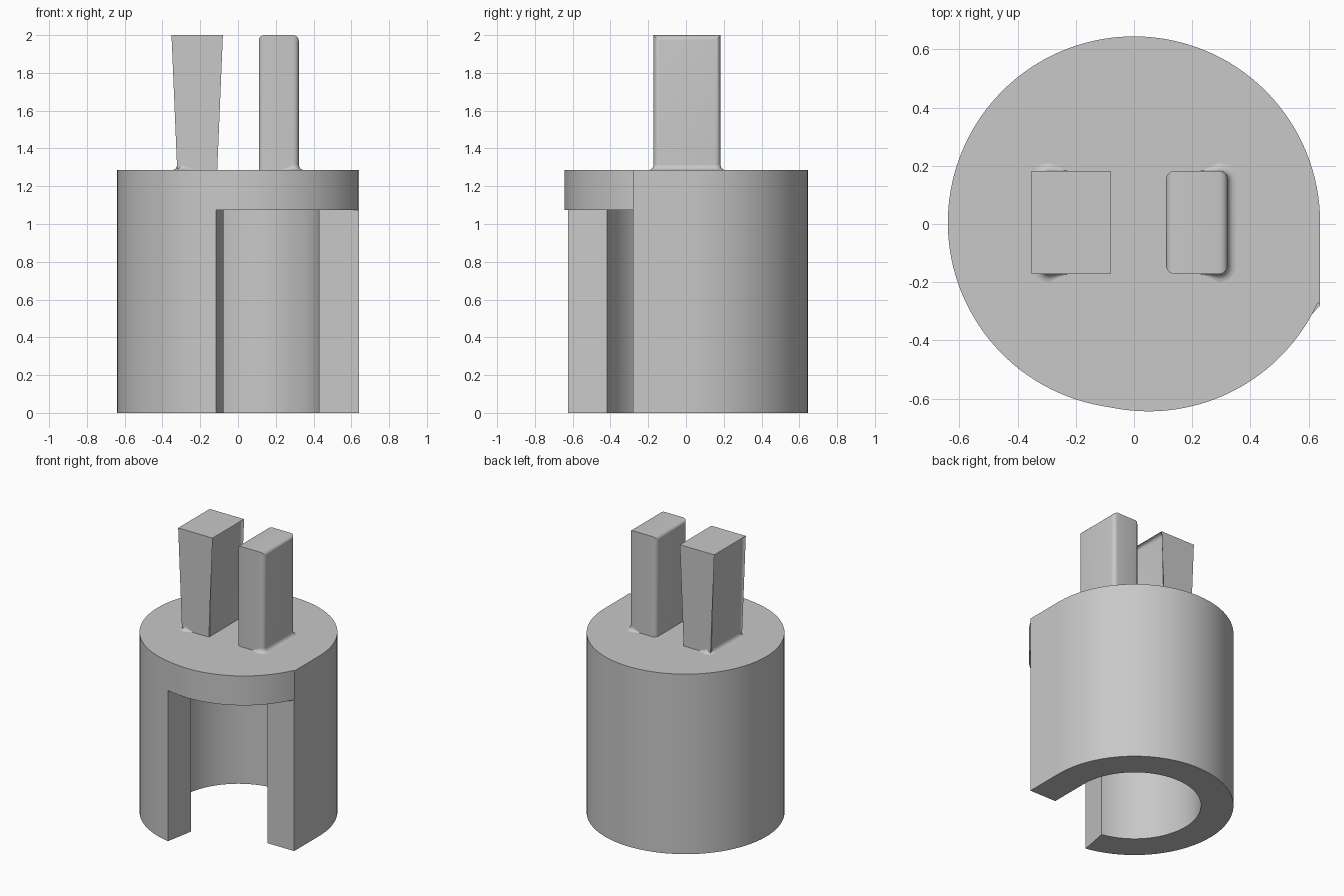
import bpy, bmesh, math
from mathutils import Vector

if "Cube" in bpy.data.objects:
    bpy.data.objects.remove(bpy.data.objects["Cube"])

R, RI, CY = 0.64, 0.43, 0.005      # outer radius, bore radius, axis offset in y
TIP = -0.28                        # end of the straight arm
Z_CEIL, Z_TOP, Z_PRONG = 1.075, 1.285, 2.0
CUT = math.radians(259.6)          # angle of the radial cut face

grey = bpy.data.materials.new("light_grey")
grey.diffuse_color = (0.58, 0.58, 0.58, 1)
grey.use_nodes = True
grey.node_tree.nodes["Principled BSDF"].inputs["Base Color"].default_value = grey.diffuse_color


def arc(r, a0, a1, n, cx=0.0, cy=CY):
    return [Vector((cx + r * math.cos(a0 + (a1 - a0) * i / n),
                    cy + r * math.sin(a0 + (a1 - a0) * i / n), 0)) for i in range(n + 1)]


def finish(name, bm, angle=30):
    bmesh.ops.remove_doubles(bm, verts=bm.verts, dist=1e-5)
    bmesh.ops.recalc_face_normals(bm, faces=bm.faces)
    me = bpy.data.meshes.new(name)
    bm.to_mesh(me)
    bm.free()
    me.materials.append(grey)
    ob = bpy.data.objects.new(name, me)
    bpy.context.collection.objects.link(ob)
    bpy.ops.object.select_all(action='DESELECT')
    ob.select_set(True)
    bpy.context.view_layer.objects.active = ob
    bpy.ops.object.shade_smooth_by_angle(angle=math.radians(angle))
    return ob


def strip(bm, pts, z0, z1):
    for a, b in zip(pts, pts[1:]):
        bm.faces.new([bm.verts.new((p.x, p.y, z)) for p, z in
                      ((a, z0), (b, z0), (b, z1), (a, z1))])


def sheet(bm, pts, z):
    bm.faces.new([bm.verts.new((p.x, p.y, z)) for p in pts])


# Housing: slotted hollow sleeve closed by a cap
outer = [Vector((R, TIP, 0))] + arc(R, 0, CUT, 96)
inner = [Vector((RI, TIP, 0))] + arc(RI, 0, CUT, 96)
front = [outer[-1]] + arc(R, CUT, math.radians(335.5), 32, 0.05, CY - 0.009) + [outer[0]]
bm = bmesh.new()
strip(bm, outer, 0, Z_CEIL)
strip(bm, outer, Z_CEIL, Z_TOP)
strip(bm, inner, 0, Z_CEIL)
strip(bm, [outer[0], inner[0]], 0, Z_CEIL)
strip(bm, [outer[-1], inner[-1]], 0, Z_CEIL)
strip(bm, front, Z_CEIL, Z_TOP)
for i in range(len(outer) - 1):    # bottom rim
    sheet(bm, [outer[i], outer[i + 1], inner[i + 1], inner[i]], 0)
sheet(bm, inner + front, Z_CEIL)
sheet(bm, outer + front[1:-1], Z_TOP)
finish("housing", bm)

# Prongs with rounded edges and a tapering fillet at the outer foot
X0, X1, Y0, Y1, B = 0.11, 0.322, -0.172, 0.183, 0.03
for side, label in ((1, "right"), (-1, "left")):
    bm = bmesh.new()
    bmesh.ops.create_cube(bm, size=1)
    for v in bm.verts:
        v.co = (side * (X1 if v.co.x > 0 else X0), Y1 if v.co.y > 0 else Y0,
                Z_PRONG if v.co.z > 0 else Z_TOP)
    edges = []
    for e in bm.edges:
        d = e.verts[0].co - e.verts[1].co
        top = e.verts[0].co.z > Z_TOP + 0.1
        if abs(d.z) > 0.1 or (abs(d.y) > 0.1 and top):
            edges.append(e)
    bmesh.ops.bevel(bm, geom=edges, offset=B, segments=5, profile=0.5, affect='EDGES')
    finish(label + "_prong", bm, 35)

    # fillet path: position, outward direction, width
    path = [(x, Y0, 0, -1, w) for x, w in ((0.23, 0.001), (0.26, 0.012))]
    for i in range(7):
        a = math.radians(-90 + 15 * i)
        path.append((X1 - B + B * math.cos(a), Y0 + B + B * math.sin(a),
                     math.cos(a), math.sin(a), 0.028))
    mid = Y0 + Y1
    path += [(x, mid - y, dx, -dy, w) for x, y, dx, dy, w in reversed(path)]
    bm = bmesh.new()
    rows = []
    for x, y, dx, dy, w in path:
        row = []
        for k in range(6):
            t = math.radians(18 * k)
            o = w * (1 - math.cos(t))
            row.append(bm.verts.new((side * (x + dx * o), y + dy * o,
                                     Z_TOP + w * (1 - math.sin(t)) + 0.0005)))
        rows.append(row)
    for a, b in zip(rows, rows[1:]):
        for k in range(5):
            f = bm.faces.new((a[k], a[k + 1], b[k + 1], b[k]))
    ob = finish(label + "_prong_fillet", bm, 60)
    if sum(p.normal.z * p.area for p in ob.data.polygons) < 0:
        ob.data.flip_normals()
